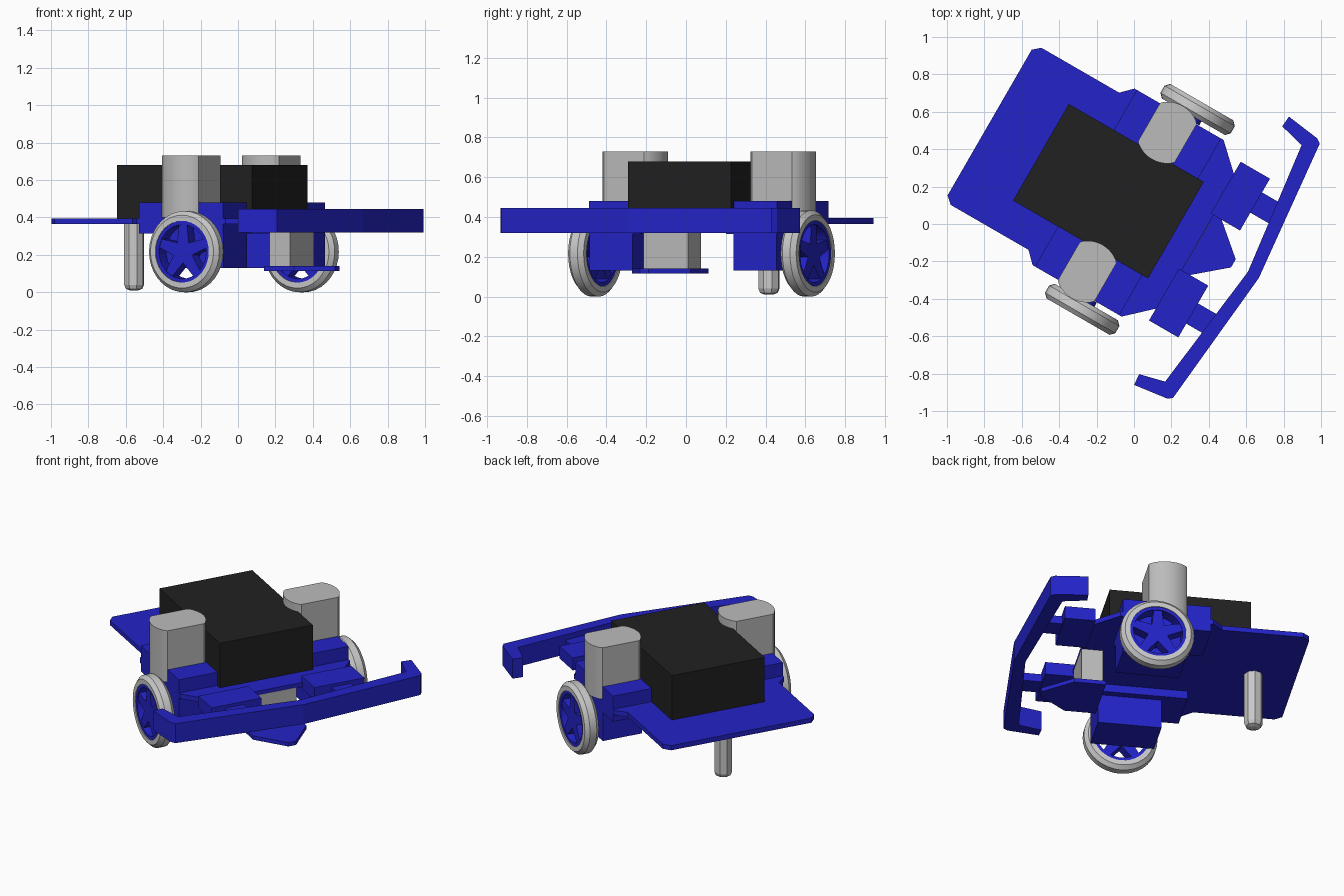
import bpy
import bmesh
from math import cos, sin, pi, radians
from mathutils import Matrix

if "Cube" in bpy.data.objects:
    bpy.data.objects.remove(bpy.data.objects["Cube"], do_unlink=True)

# The robot is built facing +X, then placed turned by 30 degrees
PLACE = Matrix.Translation((0.042, 0.072, 0)) @ Matrix.Rotation(radians(-30), 4, "Z")


def material(name, color):
    mat = bpy.data.materials.new(name)
    mat.use_nodes = True
    mat.diffuse_color = (*color, 1)
    mat.node_tree.nodes["Principled BSDF"].inputs["Base Color"].default_value = (*color, 1)
    return mat


BLUE = material("blue plastic", (0.017, 0.017, 0.58))
BLACK = material("black case", (0.015, 0.015, 0.015))
METAL = material("motor grey", (0.5, 0.5, 0.5))
RUBBER = material("tyre light grey", (0.58, 0.58, 0.58))


def finish(name, bm, mat, smooth=False):
    bmesh.ops.recalc_face_normals(bm, faces=bm.faces[:])
    mesh = bpy.data.meshes.new(name)
    bm.to_mesh(mesh)
    bm.free()
    mesh.materials.append(mat)
    obj = bpy.data.objects.new(name, mesh)
    bpy.context.collection.objects.link(obj)
    obj.matrix_world = PLACE
    if smooth:
        bpy.ops.object.select_all(action="DESELECT")
        obj.select_set(True)
        bpy.context.view_layer.objects.active = obj
        bpy.ops.object.shade_smooth_by_angle(angle=radians(25))
    return obj


def add_prism(bm, outline, low, high, matrix=Matrix()):
    base = bm.faces.new([bm.verts.new((x, y, low)) for x, y in outline])
    top = bmesh.ops.extrude_face_region(bm, geom=[base])["geom"]
    moved = [g for g in top if isinstance(g, bmesh.types.BMVert)]
    bmesh.ops.translate(bm, verts=moved, vec=(0, 0, high - low))
    bmesh.ops.transform(bm, matrix=matrix, verts=base.verts[:] + moved)


def prism(name, outline, low, high, mat, smooth=False):
    bm = bmesh.new()
    add_prism(bm, outline, low, high)
    return finish(name, bm, mat, smooth)


def box(name, x0, x1, y0, y1, z0, z1, mat):
    return prism(name, [(x0, y0), (x1, y0), (x1, y1), (x0, y1)], z0, z1, mat)


def mirrored(half):
    return half + [(x, -y) for x, y in reversed(half)]


def add_lathe(bm, profile, matrix, steps=36):
    # closed (radius, height) profile turned around the local Z axis
    rings = [[bm.verts.new(matrix @ Matrix.Rotation(2 * pi * i / steps, 4, "Z")
                           @ Matrix.Translation((r, 0, h)).translation)
              for r, h in profile] for i in range(steps)]
    n = len(profile)
    for i in range(steps):
        a, b = rings[i], rings[(i + 1) % steps]
        for j in range(n):
            k = (j + 1) % n
            bm.faces.new((a[j], a[k], b[k], b[j]))


# Chassis deck and battery case
prism("chassis_deck", mirrored([(-0.94, 0.45), (-0.9, 0.485), (-0.42, 0.485),
      (-0.36, 0.545), (0.19, 0.545), (0.345, 0.4)]), 0.365, 0.395, BLUE)
box("battery_case", -0.623, 0.21, -0.298, 0.298, 0.395, 0.68, BLACK)

# Rear skid post with a chamfered foot
bm = bmesh.new()
post = bmesh.ops.create_cone(bm, cap_ends=True, segments=8, radius1=0.055, radius2=0.055,
                             depth=0.36, matrix=Matrix.Translation((-0.69, 0, 0.19)))
foot = [e for e in bm.edges if all(v.co.z < 0.1 for v in e.verts)]
bmesh.ops.bevel(bm, geom=foot, offset=0.03, segments=2, profile=0.5, affect="EDGES")
finish("rear_skid", bm, RUBBER)

# Front sensor and its pointed tray
box("front_sensor", 0.22, 0.347, -0.13, 0.13, 0.14, 0.37, METAL)
prism("sensor_tray", mirrored([(0.21, 0.17), (0.395, 0.17), (0.565, 0.025)]),
      0.115, 0.14, BLUE)

# Bumper with hooked ends
outer = [(0.43, 0.828), (0.62, 0.803), (0.645, 0.785)]
inner = [(0.425, 0.765), (0.565, 0.73)]
prism("bumper", outer + [(0.722, 0)] + [(x, -y) for x, y in reversed(outer)]
      + [(x, -y) for x, y in inner] + [(0.655, 0)] + inner[::-1], 0.32, 0.445, BLUE)

# Drive units, one on each side
for label, side in (("left", 1), ("right", -1)):
    def span(a, b):
        return sorted((a * side, b * side))

    box(label + "_motor_mount", -0.345, 0.175, *span(0.25, 0.545), 0.315, 0.48, BLUE)
    box(label + "_gear_housing", -0.2, 0.175, *span(0.293, 0.543), 0.13, 0.33, BLUE)
    box(label + "_bumper_block", 0.327, 0.508, *span(0.17, 0.49), 0.35, 0.43, BLUE)
    box(label + "_bumper_link", 0.5, 0.68, *span(0.28, 0.405), 0.36, 0.41, BLUE)

    # Motor can: round with two flats
    can = [(-0.09 + max(-0.113, min(0.113, 0.165 * cos(2 * pi * i / 48))),
            side * 0.429 + 0.165 * sin(2 * pi * i / 48)) for i in range(48)
           if abs(cos(2 * pi * i / 48)) < 0.74]
    prism(label + "_motor", can, 0.4, 0.73, METAL, True)

    # Wheel: chamfered tyre, rim, five tapered spokes and axle
    hub = Matrix.Translation((-0.012, side * 0.617, 0.217)) @ Matrix.Rotation(pi / 2, 4, "X")
    bm = bmesh.new()
    add_lathe(bm, [(0.165, -0.045), (0.195, -0.045), (0.217, -0.022),
                   (0.217, 0.022), (0.195, 0.045), (0.165, 0.045)], hub)
    finish(label + "_tyre", bm, RUBBER, True)

    bm = bmesh.new()
    add_lathe(bm, [(0.145, -0.04), (0.167, -0.04), (0.167, 0.04), (0.145, 0.04)], hub)
    for i in range(5):
        turn = hub @ Matrix.Rotation(pi / 2 + 2 * pi * i / 5, 4, "Z")
        add_prism(bm, [(0, -0.04), (0.15, -0.024), (0.15, 0.024), (0, 0.04)],
                  -0.035, 0.035, turn)
    finish(label + "_wheel_rim", bm, BLUE, True)

    bm = bmesh.new()
    bmesh.ops.create_cone(bm, cap_ends=True, segments=20, radius1=0.05, radius2=0.05,
                          depth=0.1, matrix=hub @ Matrix.Translation((0, 0, side * 0.02)))
    finish(label + "_axle", bm, BLUE, True)
